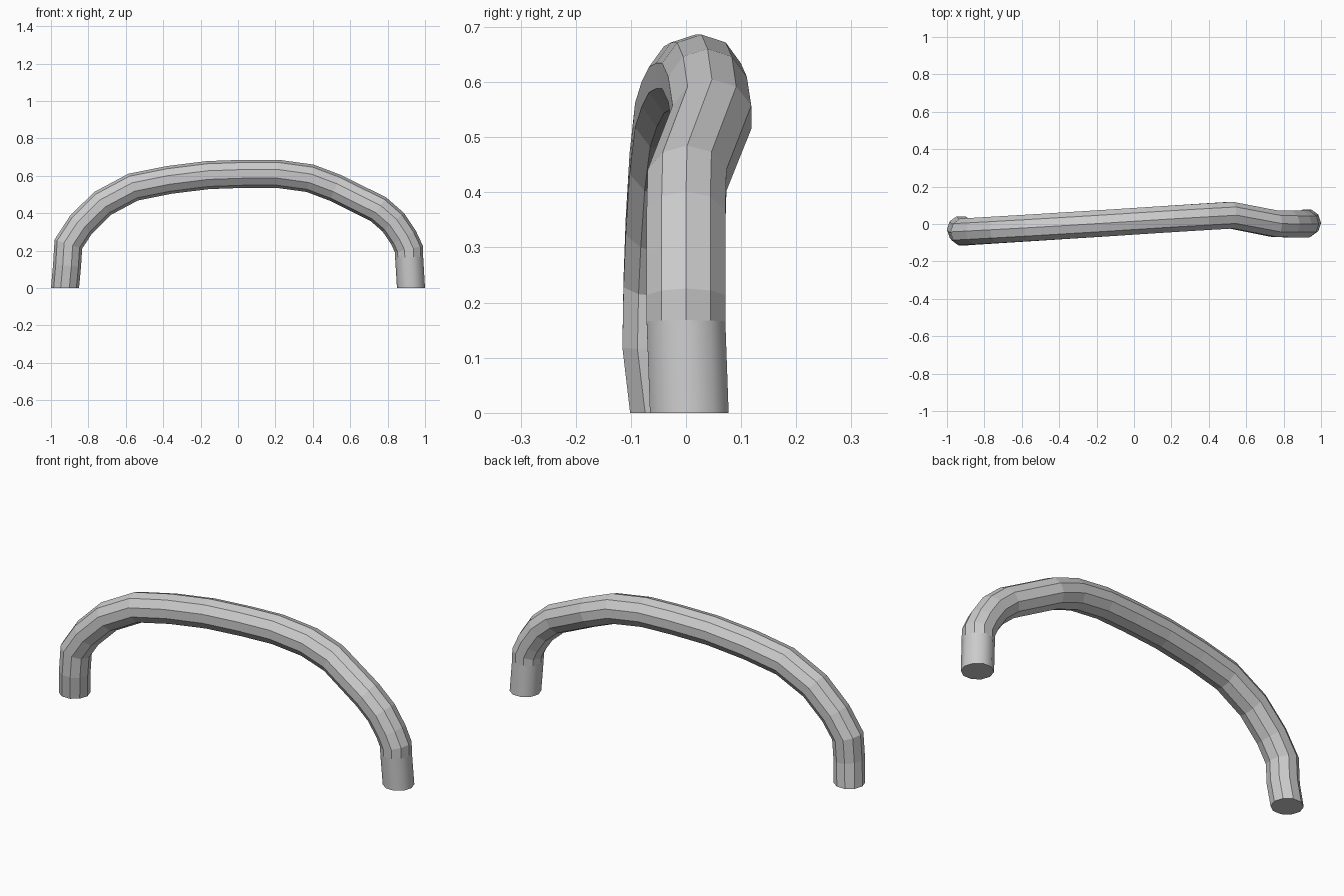
import bpy, bmesh, math
from mathutils import Vector

if "Cube" in bpy.data.objects:
    bpy.data.objects.remove(bpy.data.objects["Cube"])

R, SIDES = 0.075, 10

# centre line of the bent handle, left foot to right foot
PATH = [Vector(p) for p in (
    (-0.925, -0.03, 0), (-0.914, -0.044, 0.12), (-0.907, -0.042, 0.235),
    (-0.84, -0.038, 0.338), (-0.725, -0.031, 0.452), (-0.56, -0.021, 0.54),
    (-0.37, -0.009, 0.578), (-0.16, 0.004, 0.604), (0.04, 0.017, 0.611),
    (0.21, 0.028, 0.611), (0.385, 0.039, 0.587), (0.52, 0.047, 0.536),
    (0.75, 0.002, 0.422), (0.83, 0, 0.352), (0.885, 0, 0.27),
    (0.914, 0, 0.208), (0.915, 0, 0.165), (0.925, 0.006, 0))]


def ring(bm, i):
    # ring lies in the plane halfway between neighbouring segments
    last = len(PATH) - 1
    if i in (0, last):
        out, miter = Vector((-1 if i == 0 else 1, 0, 0)), 1
    else:
        a, b = PATH[i] - PATH[i - 1], PATH[i + 1] - PATH[i]
        a.y = b.y = 0
        t = (a.normalized() + b.normalized()).normalized()
        out = Vector((-t.z, 0, t.x))
        miter = 1 / math.cos(a.angle(b) / 2)
    verts = []
    for k in range(SIDES):
        ang = 2 * math.pi * k / SIDES
        verts.append(bm.verts.new(PATH[i] + out * (R * miter * math.cos(ang))
                                  + Vector((0, R * math.sin(ang), 0))))
    return verts


bm = bmesh.new()
rings = [ring(bm, i) for i in range(len(PATH))]

# tube walls, with the right foot smooth shaded
for i in range(len(rings) - 1):
    for k in range(SIDES):
        n = (k + 1) % SIDES
        f = bm.faces.new((rings[i][k], rings[i][n], rings[i + 1][n], rings[i + 1][k]))
        f.smooth = i == len(rings) - 2

# end caps
bm.faces.new(rings[0])
bm.faces.new(rings[-1])
bmesh.ops.recalc_face_normals(bm, faces=bm.faces)

mesh = bpy.data.meshes.new("curved_handle")
bm.to_mesh(mesh)
bm.free()
bpy.context.collection.objects.link(bpy.data.objects.new("curved_handle", mesh))
